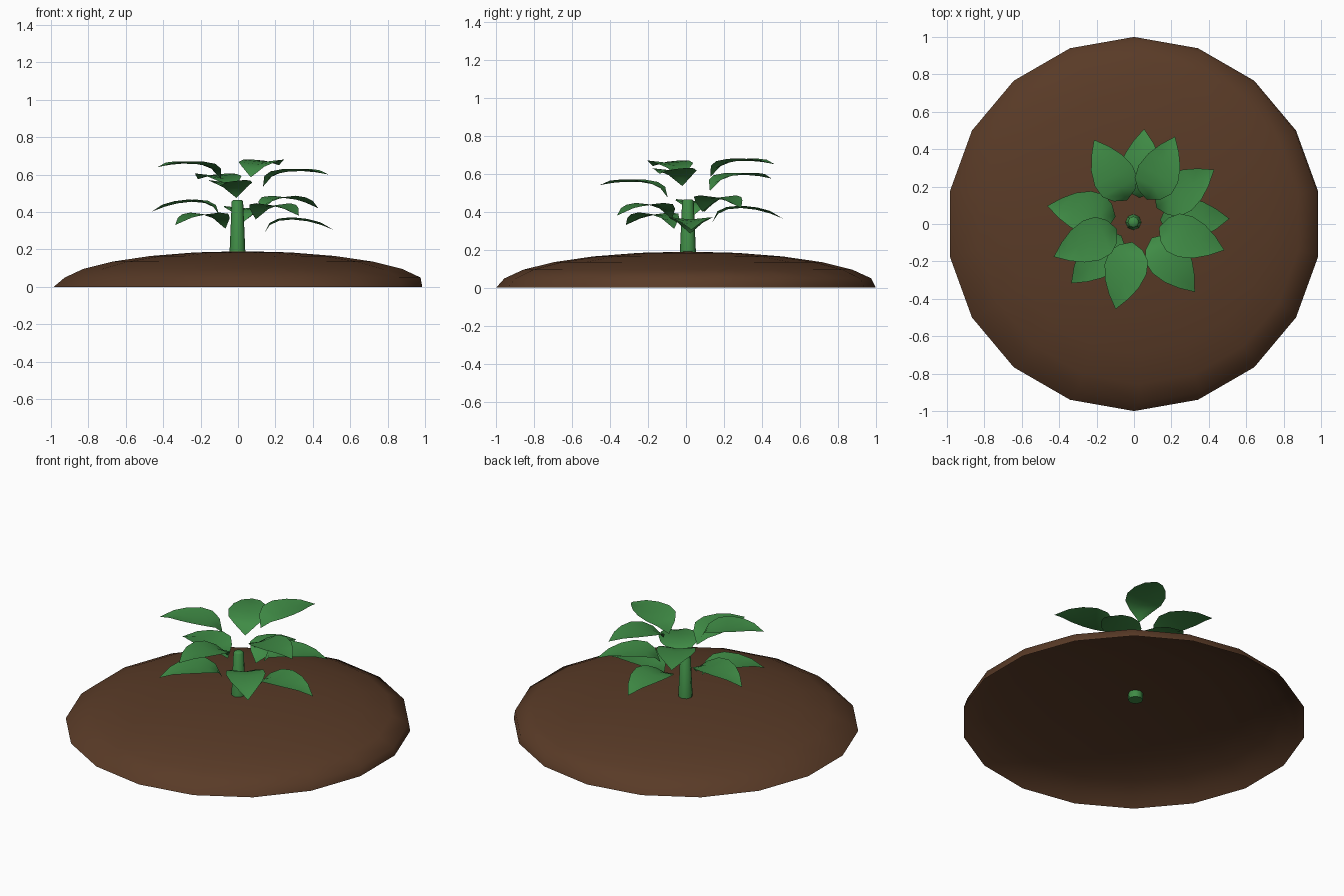
import bpy, bmesh, math

cube = bpy.data.objects.get("Cube")
if cube:
    bpy.data.objects.remove(cube)


def make_material(name, rgb):
    mat = bpy.data.materials.new(name)
    mat.use_nodes = True
    mat.diffuse_color = (*rgb, 1)
    bsdf = mat.node_tree.nodes["Principled BSDF"]
    bsdf.inputs["Base Color"].default_value = (*rgb, 1)
    bsdf.inputs["Roughness"].default_value = 0.9
    return mat


soil = make_material("soil_brown", (0.1, 0.043, 0.02))
green = make_material("leaf_green", (0.05, 0.26, 0.06))


def make_object(name, bm, mat, sharp_angle):
    mesh = bpy.data.meshes.new(name)
    bm.to_mesh(mesh)
    bm.free()
    mesh.materials.append(mat)
    obj = bpy.data.objects.new(name, mesh)
    bpy.context.collection.objects.link(obj)
    bpy.ops.object.select_all(action="DESELECT")
    obj.select_set(True)
    bpy.context.view_layer.objects.active = obj
    bpy.ops.object.shade_smooth_by_angle(angle=math.radians(sharp_angle))
    return obj


# Soil mound: open half of a flattened sphere, leaning a little to one side
bm = bmesh.new()
bmesh.ops.create_uvsphere(bm, u_segments=18, v_segments=12, radius=1)
below = [v for v in bm.verts if v.co.z < -0.01]
bmesh.ops.delete(bm, geom=below, context="VERTS")
for v in bm.verts:
    if v.co.z > 0.1:
        v.co.x += 0.025
        v.co.y += 0.01
    v.co.z = max(v.co.z, 0) * 0.19
make_object("soil_mound", bm, soil, 60)

# Stem: tapered, with a small bevel around the tip
bm = bmesh.new()
bmesh.ops.create_cone(bm, cap_ends=True, segments=8, radius1=0.044,
                      radius2=0.03, depth=0.32)
bmesh.ops.translate(bm, verts=bm.verts, vec=(-0.003, 0.01, 0.305))
top_edges = [e for e in bm.edges if all(v.co.z > 0.46 for v in e.verts)]
bmesh.ops.bevel(bm, geom=top_edges, offset=0.008, segments=1, affect="EDGES")
make_object("stem", bm, green, 50)

# Leaf outline: distance from the axis, rise above the base, half width
LEAF = [(0.12, 0, 0), (0.15, 0.045, 0.065), (0.2, 0.07, 0.107),
        (0.27, 0.082, 0.115), (0.35, 0.083, 0.093), (0.42, 0.077, 0.054),
        (0.49, 0.065, 0)]


def make_leaf(name, angle, base_z, droop):
    bm = bmesh.new()
    ca, sa = math.cos(angle), math.sin(angle)
    rows = []
    for r, rise, half in LEAF:
        t = (r - LEAF[0][0]) / (LEAF[-1][0] - LEAF[0][0])
        row = []
        for side in ((-1, 0, 1) if half else (0,)):
            w = side * half
            z = base_z + rise - droop * t ** 2 + 0.012 * abs(side)
            row.append(bm.verts.new((0.02 + r * ca - w * sa,
                                     0.02 + r * sa + w * ca, z)))
        rows.append(row)
    for a, b in zip(rows, rows[1:]):
        for i in range(2):
            if len(a) == 1:
                bm.faces.new((a[0], b[i], b[i + 1]))
            elif len(b) == 1:
                bm.faces.new((a[i], b[0], a[i + 1]))
            else:
                bm.faces.new((a[i], b[i], b[i + 1], a[i + 1]))
    make_object(name, bm, green, 60)


# Leaves spiral down the stem by the golden angle; the lower ones droop
heights = [0.585, 0.575, 0.535, 0.51, 0.475,
           0.40, 0.38, 0.36, 0.345, 0.31, 0.285]
for i, z in enumerate(heights):
    angle = math.radians(66 + 137.5 * i)
    make_leaf(f"leaf_{i + 1}", angle, z, 0 if i < 5 else 0.045)
